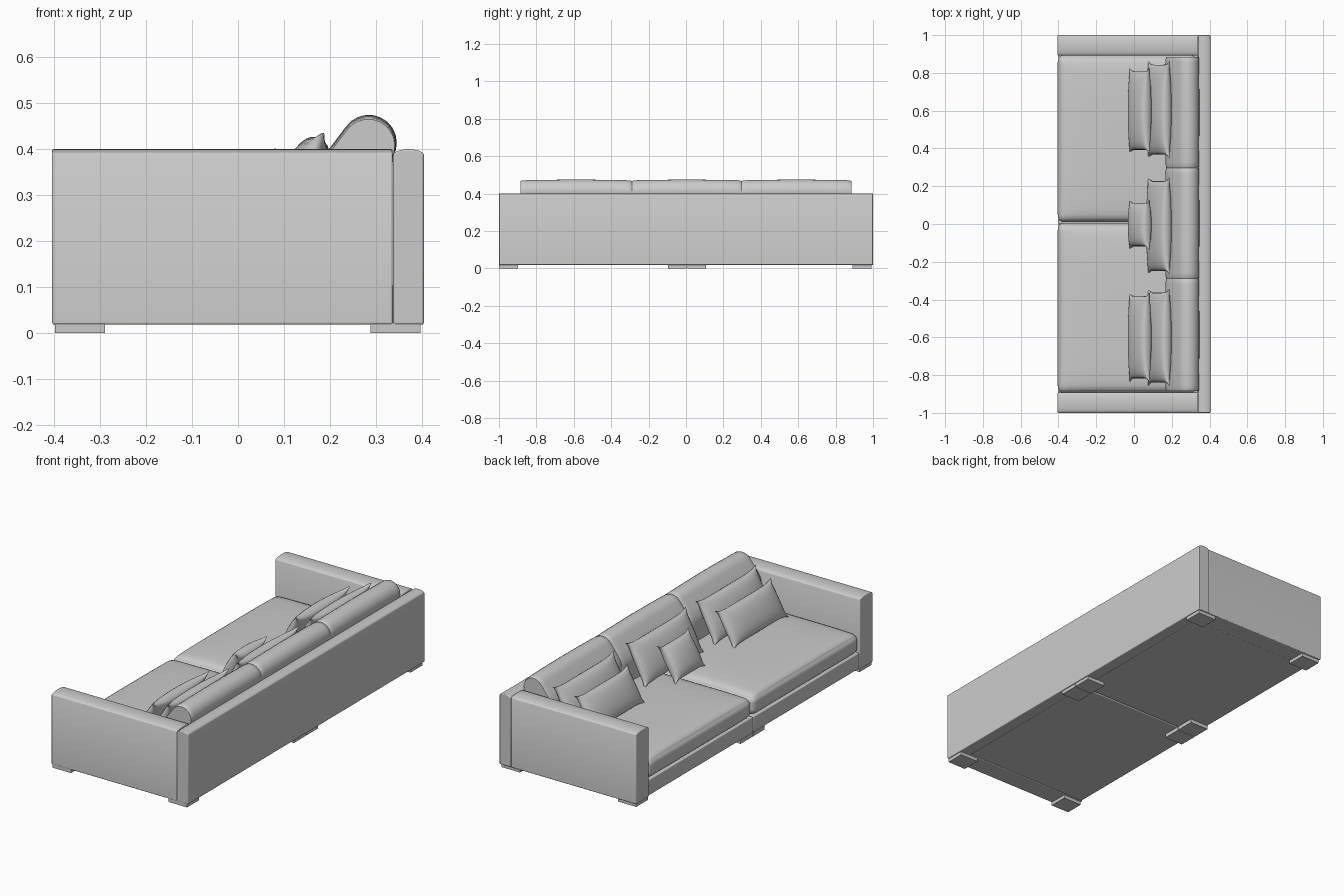
import bpy, bmesh, math
from mathutils import Matrix, Vector

cube = bpy.data.objects.get("Cube")
if cube:
    bpy.data.objects.remove(cube, do_unlink=True)

GREY = (0.6, 0.6, 0.6, 1)
fabric = bpy.data.materials.new("grey fabric")
fabric.use_nodes = True
fabric.diffuse_color = GREY
fabric.node_tree.nodes["Principled BSDF"].inputs["Base Color"].default_value = GREY


def finish(name, bm, bevel=0.0, angle=35):
    """Turn a bmesh into a smooth shaded object with optional rounded edges."""
    bmesh.ops.recalc_face_normals(bm, faces=bm.faces)
    mesh = bpy.data.meshes.new(name)
    bm.to_mesh(mesh)
    bm.free()
    mesh.materials.append(fabric)
    ob = bpy.data.objects.new(name, mesh)
    bpy.context.collection.objects.link(ob)
    bpy.ops.object.select_all(action="DESELECT")
    ob.select_set(True)
    bpy.context.view_layer.objects.active = ob
    if bevel:
        mod = ob.modifiers.new("rounded edges", "BEVEL")
        mod.width, mod.segments = bevel, 3
        mod.limit_method, mod.angle_limit = "ANGLE", math.radians(40)
    bpy.ops.object.shade_smooth_by_angle(angle=math.radians(angle))
    return ob


def box(name, lo, hi, bevel=0.0):
    """Plain box between two corners."""
    lo, hi = Vector(lo), Vector(hi)
    bm = bmesh.new()
    bmesh.ops.create_cube(bm, size=1)
    bmesh.ops.transform(bm, verts=bm.verts[:],
                        matrix=Matrix.Translation((lo + hi) / 2) @ Matrix.Diagonal((*(hi - lo), 1)))
    return finish(name, bm, bevel)


def seat_cushion(name, lo, hi, radius, crown):
    """Box with generously rounded edges and a swollen top."""
    lo, hi = Vector(lo), Vector(hi)
    mid, half = (lo + hi) / 2, (hi - lo) / 2
    bm = bmesh.new()
    bmesh.ops.create_cube(bm, size=2)
    bmesh.ops.subdivide_edges(bm, edges=bm.edges[:], cuts=21, use_grid_fill=True)
    for v in bm.verts:
        # Crowd the grid towards the edges, then pull it onto the rounding
        unit = Vector(math.sin(t * math.pi / 2) for t in v.co)
        p = Vector(t * h for t, h in zip(unit, half))
        core = Vector(max(radius - h, min(h - radius, t)) for t, h in zip(p, half))
        v.co = mid + core + (p - core).normalized() * radius
        if unit.z > 0:
            v.co.z += crown * unit.z * ((1 - unit.x ** 4) * (1 - unit.y ** 4)) ** 0.6
    return finish(name, bm, angle=60)


def padded_panel(name, lo, hi, across):
    """Upright panel whose top is gently arched across axis 0 (x) or 1 (y)."""
    bm = bmesh.new()
    along = 1 - across
    mid, half = (lo[across] + hi[across]) / 2, (hi[across] - lo[across]) / 2
    steps = 12
    arch = [(mid + half * math.cos(math.pi * i / steps),
             hi[2] - 0.013 + 0.013 * math.sin(math.pi * i / steps)) for i in range(steps + 1)]
    ring = []
    for a, z in [(lo[across], lo[2]), (hi[across], lo[2])] + arch:
        co = [0, 0, z]
        co[across], co[along] = a, lo[along]
        ring.append(bm.verts.new(co))
    face = bm.faces.new(ring)
    out = bmesh.ops.extrude_face_region(bm, geom=[face])
    shift = Vector((0, 0, 0))
    shift[along] = hi[along] - lo[along]
    bmesh.ops.translate(bm, vec=shift, verts=[g for g in out["geom"] if isinstance(g, bmesh.types.BMVert)])
    return finish(name, bm, 0.004)


def back_cushion(name, y0, y1):
    """Cushion with a rolled top, lofted along y with softened ends."""
    bm = bmesh.new()
    profile = [(0.335, 0.2), (0.172, 0.2), (0.165, 0.33), (0.174, 0.365), (0.198, 0.4)]
    cx, cz, r = 0.285, 0.414, 0.061
    profile += [(cx + r * math.cos(a), cz + r * math.sin(a))
                for a in (math.radians(145 - 16 * i) for i in range(12))]
    rings = []
    for t, s in ((0, 0.945), (0.008, 0.965), (0.05, 0.98), (0.25, 0.992), (0.5, 1),
                 (0.75, 0.992), (0.95, 0.98), (0.992, 0.965), (1, 0.945)):
        rings.append([bm.verts.new((0.265 + (x - 0.265) * s, y0 + (y1 - y0) * t,
                                    0.3 + (z - 0.3) * s)) for x, z in profile])
    n = len(profile)
    for a, b in zip(rings, rings[1:]):
        for i in range(n):
            bm.faces.new((a[i], a[(i + 1) % n], b[(i + 1) % n], b[i]))
    bm.faces.new(rings[0])
    bm.faces.new(rings[-1])
    return finish(name, bm, angle=50)


def pillow(name, y, width, height, thick, foot, lean):
    """Stuffed throw pillow with pinched corners, leaning towards the backrest."""
    bm = bmesh.new()
    n = 16
    for side in (1, -1):
        grid = []
        for i in range(n + 1):
            u = -math.cos(math.pi * i / n)
            row = []
            for j in range(n + 1):
                v = -math.cos(math.pi * j / n)
                swell = ((1 - u * u) * (1 - v * v)) ** 0.4
                row.append(bm.verts.new((
                    side * thick / 2 * swell,
                    width / 2 * u - 0.022 * u ** 3 * (1 - v ** 8),
                    height / 2 * (v + 1) - 0.018 * v ** 3 * (1 - u ** 8))))
            grid.append(row)
        for i in range(n):
            for j in range(n):
                bm.faces.new((grid[i][j], grid[i + 1][j], grid[i + 1][j + 1], grid[i][j + 1]))
    bmesh.ops.remove_doubles(bm, verts=bm.verts[:], dist=0.0003)
    place = Matrix.Translation((foot, y, 0.217)) @ Matrix.Rotation(math.radians(lean), 4, "Y")
    bmesh.ops.transform(bm, matrix=place, verts=bm.verts[:])
    return finish(name, bm, angle=60)


# Frame: backrest, arms and split seat base
padded_panel("backrest", (0.338, -1, 0.018), (0.405, 1, 0.4), 0)
for side, s in (("left", 1), ("right", -1)):
    inner, outer = sorted((s * 0.893, s * 1.0))
    padded_panel(side + "_arm", (-0.405, inner, 0.018), (0.337, outer, 0.4), 1)
    a, b = sorted((s * 0.002, s * 0.894))
    box(side + "_seat_base", (-0.4, a, 0.02), (0.338, b, 0.105), 0.005)
    a, b = sorted((s * 0.002 + 0.008, s * 0.895))
    seat_cushion(side + "_seat_cushion", (-0.404, a, 0.105), (0.33, b, 0.207), 0.034, 0.022)

    # Low block feet at the ends and beside the centre seam
    for place, y in (("end", 0.945), ("centre", 0.052)):
        for row, x in (("front", -0.345), ("back", 0.343)):
            y_mid = s * y + (0.006 if place == "centre" else -0.004)
            box(f"{side}_{place}_{row}_foot", (x - 0.054, y_mid - 0.05, 0),
                (x + 0.055, y_mid + 0.05, 0.021))

# Back cushions
for name, y0, y1 in (("left", 0.297, 0.885), ("middle", -0.289, 0.297), ("right", -0.885, -0.289)):
    back_cushion(name + "_back_cushion", y0, y1)

# Throw pillows: a large one behind a smaller one in each group
for name, y, small_y, small_width in (("left", 0.605, 0.6, 0.46), ("middle", -0.01, -0.005, 0.27),
                                      ("right", -0.6, -0.6, 0.48)):
    pillow(name + "_large_pillow", y, 0.52, 0.248, 0.09, 0.075, 27)
    pillow(name + "_small_pillow", small_y, small_width, 0.215, 0.085, -0.024, 30)
